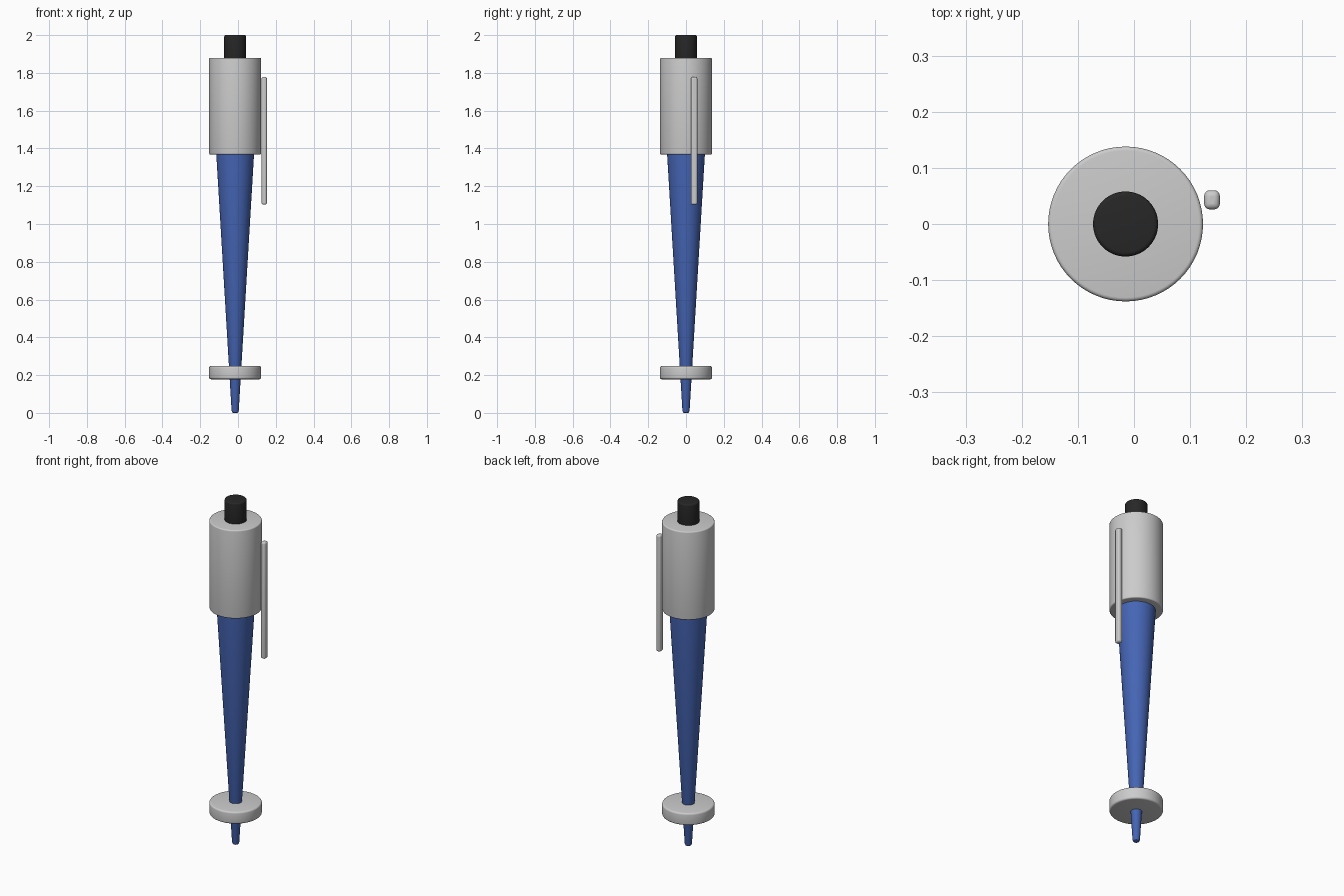
import bpy, bmesh, math

if "Cube" in bpy.data.objects:
    bpy.data.objects.remove(bpy.data.objects["Cube"])

CX = -0.015  # pen axis, offset so the clip balances the bounds


def material(name, rgb):
    m = bpy.data.materials.new(name)
    m.diffuse_color = (*rgb, 1)
    m.use_nodes = True
    m.node_tree.nodes["Principled BSDF"].inputs["Base Color"].default_value = m.diffuse_color
    return m


def finish(ob, mat=None):
    if mat:
        ob.data.materials.append(mat)
    bpy.context.view_layer.objects.active = ob
    ob.select_set(True)
    bpy.ops.object.shade_smooth_by_angle(angle=math.radians(35))
    ob.select_set(False)
    return ob


def lathe(name, profile, mat=None, sides=64):
    """Spin a (radius, z) profile round the pen axis and cap both ends."""
    bm = bmesh.new()
    rings = [[bm.verts.new((CX + r * math.cos(2 * math.pi * i / sides),
                            r * math.sin(2 * math.pi * i / sides), z))
              for i in range(sides)] for r, z in profile]
    for a, b in zip(rings, rings[1:]):
        for i in range(sides):
            j = (i + 1) % sides
            bm.faces.new((a[i], a[j], b[j], b[i]))
    bm.faces.new(rings[0][::-1])
    bm.faces.new(rings[-1])
    me = bpy.data.meshes.new(name)
    bm.to_mesh(me)
    bm.free()
    ob = bpy.data.objects.new(name, me)
    bpy.context.collection.objects.link(ob)
    return finish(ob, mat)


def rounded_cylinder(name, r, z0, z1, bevel, mat=None):
    arc = [(bevel * math.sin(t * math.pi / 8), bevel * math.cos(t * math.pi / 8)) for t in range(5)]
    low = [(r - bevel + s, z0 + bevel - c) for s, c in arc]
    high = [(r - bevel + s, z1 - bevel + c) for s, c in reversed(arc)]
    return lathe(name, low + high, mat)


blue = material("blue_plastic", (0.06, 0.13, 0.46))
black = material("black_plastic", (0.02, 0.02, 0.02))

# Tapered barrel with a softened writing end
lathe("barrel", [(0.011, 0.0), (0.016, 0.003), (0.019, 0.012), (0.100, 1.37), (0.101, 1.39)], blue)

# Upper sleeve, lower collar and push button
rounded_cylinder("sleeve", 0.138, 1.368, 1.88, 0.007)
rounded_cylinder("collar", 0.138, 0.178, 0.248, 0.010)
rounded_cylinder("push_button", 0.058, 1.87, 2.0, 0.008, black)

# Pocket clip beside the sleeve
bpy.ops.mesh.primitive_cube_add(size=1, location=(0.139, 0.043, 1.44))
clip = bpy.context.object
clip.name = "pocket_clip"
clip.scale = (0.028, 0.034, 0.676)
bpy.ops.object.transform_apply(location=False, rotation=False, scale=True)
bev = clip.modifiers.new("round", "BEVEL")
bev.width = 0.010
bev.segments = 4
finish(clip)
